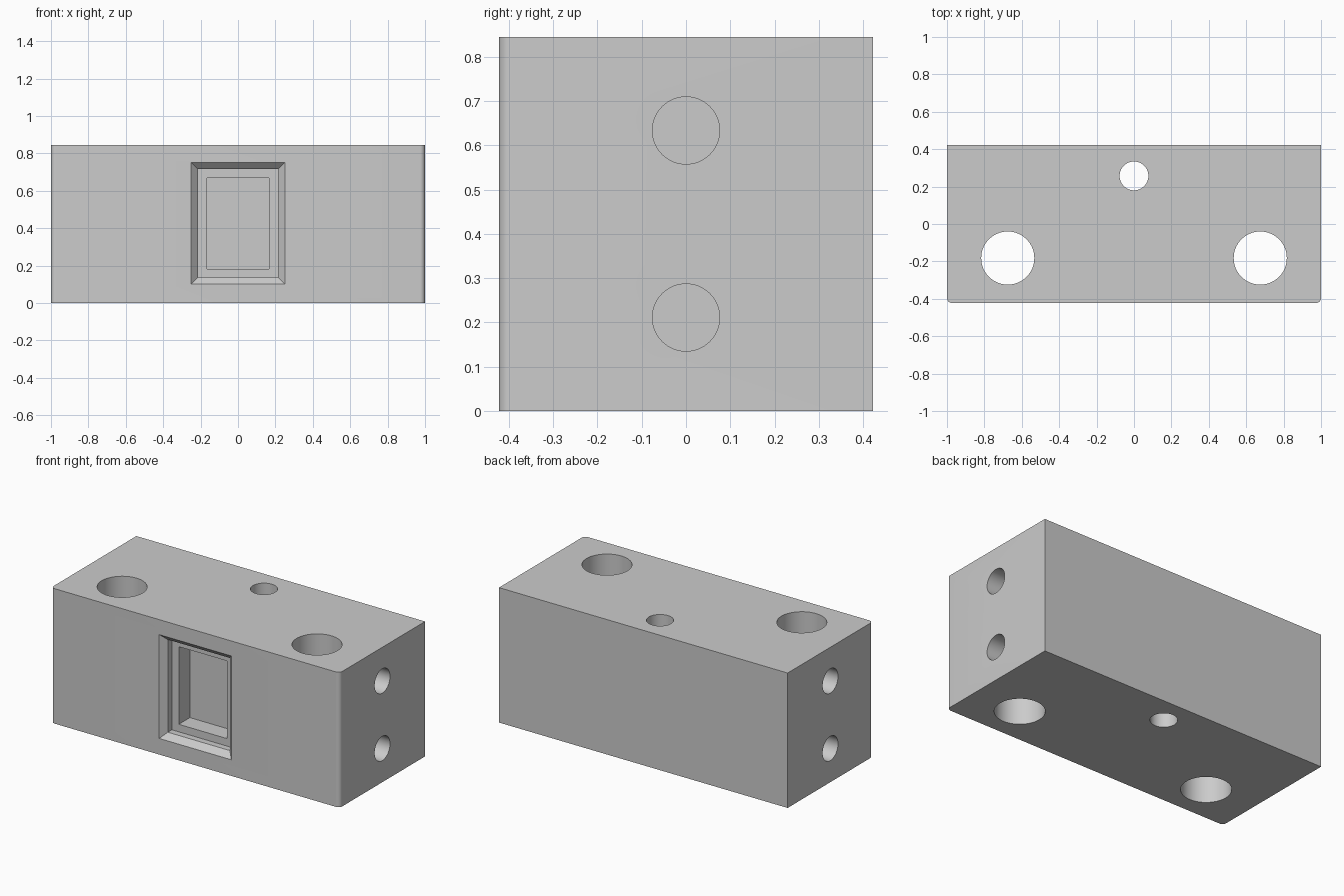
import bpy, bmesh, math
from mathutils import Matrix

cube = bpy.data.objects.get("Cube")
if cube:
    bpy.data.objects.remove(cube, do_unlink=True)

WIDTH, DEPTH, HEIGHT = 2.0, 0.845, 0.845
FRONT = -DEPTH / 2

grey = bpy.data.materials.new("plain grey")
grey.use_nodes = True
grey.diffuse_color = (0.6, 0.6, 0.6, 1)
grey.node_tree.nodes["Principled BSDF"].inputs["Base Color"].default_value = (0.6, 0.6, 0.6, 1)


def make_object(name, bm):
    bmesh.ops.recalc_face_normals(bm, faces=bm.faces)
    mesh = bpy.data.meshes.new(name)
    bm.to_mesh(mesh)
    bm.free()
    mesh.materials.append(grey)
    obj = bpy.data.objects.new(name, mesh)
    bpy.context.collection.objects.link(obj)
    return obj


def cylinder(name, centre, radius, length, axis):
    bm = bmesh.new()
    turn = Matrix.Rotation(math.pi / 2, 4, "Y") if axis == "X" else Matrix()
    bmesh.ops.create_cone(bm, cap_ends=True, segments=64, radius1=radius, radius2=radius,
                          depth=length, matrix=Matrix.Translation(centre) @ turn)
    return make_object(name, bm)


def stepped_pocket(name, rings, mid_z):
    # Rectangular rings of (half width, half height, depth) joined front to back
    bm = bmesh.new()
    loops = [[bm.verts.new((sx * w, FRONT + d, mid_z + sz * h))
              for sx, sz in ((-1, -1), (1, -1), (1, 1), (-1, 1))] for w, h, d in rings]
    for a, b in zip(loops, loops[1:]):
        for i in range(4):
            j = (i + 1) % 4
            bm.faces.new((a[i], a[j], b[j], b[i]))
    bm.faces.new(loops[0])
    bm.faces.new(loops[-1])
    return make_object(name, bm)


# Block with its two front upright edges rounded
bm = bmesh.new()
bmesh.ops.create_cube(bm, size=1, matrix=Matrix.Translation((0, 0, HEIGHT / 2))
                      @ Matrix.Diagonal((WIDTH, DEPTH, HEIGHT, 1)))
edges = [e for e in bm.edges if all(v.co.y < 0 for v in e.verts)
         and abs(e.verts[0].co.z - e.verts[1].co.z) > 0.1]
bmesh.ops.bevel(bm, geom=edges, offset=0.027, segments=8, profile=0.5, affect="EDGES")
block = make_object("mounting_block", bm)

# Through holes from top to bottom
cutters = [cylinder("small_hole_cutter", (0, 0.257, HEIGHT / 2), 0.077, 1.2, "Z")]
for side in (-1, 1):
    cutters.append(cylinder("large_hole_cutter", (side * 0.675, -0.182, HEIGHT / 2), 0.142, 1.2, "Z"))
    # Blind holes in the ends
    for z in (HEIGHT / 4, HEIGHT * 3 / 4):
        cutters.append(cylinder("end_hole_cutter", (side, 0, z), 0.076, 0.4, "X"))

# Front window: chamfer, straight wall, ledge, inner recess
cutters.append(stepped_pocket("window_cutter", [
    (0.27, 0.345, -0.02), (0.215, 0.29, 0.035), (0.215, 0.29, 0.075),
    (0.167, 0.243, 0.075), (0.167, 0.243, 0.185)], 0.426))

bpy.ops.object.select_all(action="DESELECT")
block.select_set(True)
bpy.context.view_layer.objects.active = block
for cutter in cutters:
    cutter.hide_render = True
    mod = block.modifiers.new("cut", "BOOLEAN")
    mod.operation = "DIFFERENCE"
    mod.solver = "EXACT"
    mod.object = cutter
    bpy.ops.object.modifier_apply(modifier=mod.name)
    bpy.data.objects.remove(cutter, do_unlink=True)

bpy.ops.object.shade_smooth_by_angle(angle=math.radians(30))
